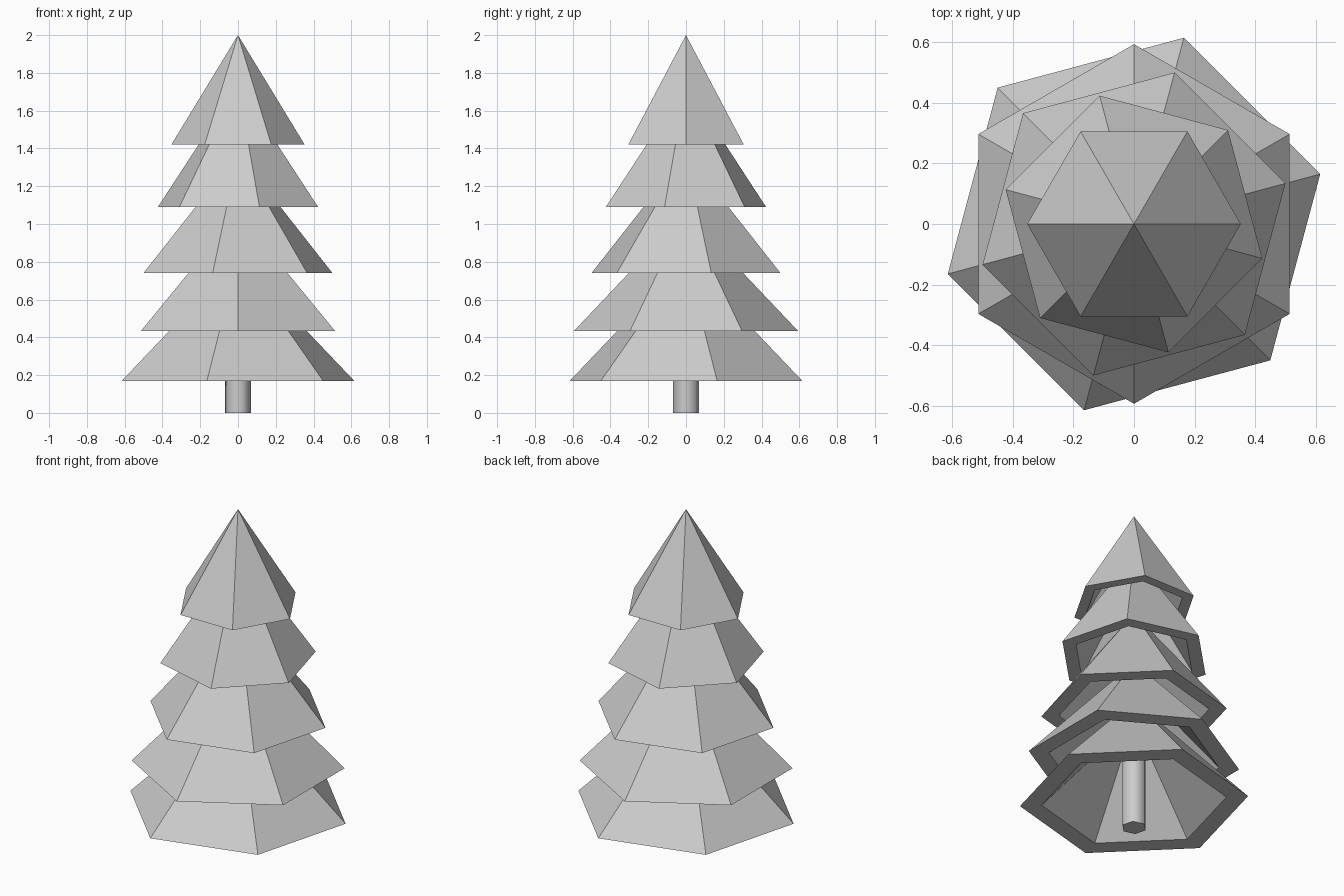
import bpy, bmesh, math

if "Cube" in bpy.data.objects:
    bpy.data.objects.remove(bpy.data.objects["Cube"])


def ring(bm, radius, z, turn, sides=6):
    step = 2 * math.pi / sides
    a0 = math.radians(turn)
    return [bm.verts.new((radius * math.cos(a0 + i * step),
                          radius * math.sin(a0 + i * step), z)) for i in range(sides)]


def bridge(bm, a, b):
    n = len(a)
    for i in range(n):
        j = (i + 1) % n
        bm.faces.new((a[i], a[j], b[j], b[i]))


def fan(bm, loop, z):
    tip = bm.verts.new((0, 0, z))
    n = len(loop)
    for i in range(n):
        bm.faces.new((loop[i], loop[(i + 1) % n], tip))


def finish(bm, name):
    bmesh.ops.recalc_face_normals(bm, faces=bm.faces)
    mesh = bpy.data.meshes.new(name)
    bm.to_mesh(mesh)
    bm.free()
    obj = bpy.data.objects.new(name, mesh)
    bpy.context.collection.objects.link(obj)
    return obj


# Hollow six-sided branch cone with a flat rim underneath
def branch_tier(name, base, tip, radius, turn, inner=0.81):
    bm = bmesh.new()
    outer_ring = ring(bm, radius, base, turn)
    inner_ring = ring(bm, radius * inner, base, turn)
    bridge(bm, outer_ring, inner_ring)
    fan(bm, outer_ring, tip)
    fan(bm, inner_ring, base + (tip - base) * inner)
    return finish(bm, name)


# Branch tiers from top to bottom: base height, tip height, radius, rotation
tiers = [(1.42, 2.00, 0.353, 0),
         (1.09, 1.74, 0.439, 45),
         (0.74, 1.376, 0.518, 15),
         (0.433, 1.06, 0.594, 30),
         (0.17, 0.816, 0.637, 15)]
for i, tier in enumerate(tiers):
    branch_tier(f"branch_tier_{i + 1}", *tier)

# Trunk: smooth-shaded six-sided post
bm = bmesh.new()
low, high = ring(bm, 0.071, 0, 45), ring(bm, 0.071, 0.7, 45)
bridge(bm, low, high)
bm.faces.new(low)
bm.faces.new(high)
trunk = finish(bm, "trunk")
bpy.context.view_layer.objects.active = trunk
trunk.select_set(True)
bpy.ops.object.shade_smooth_by_angle(angle=math.radians(70))
